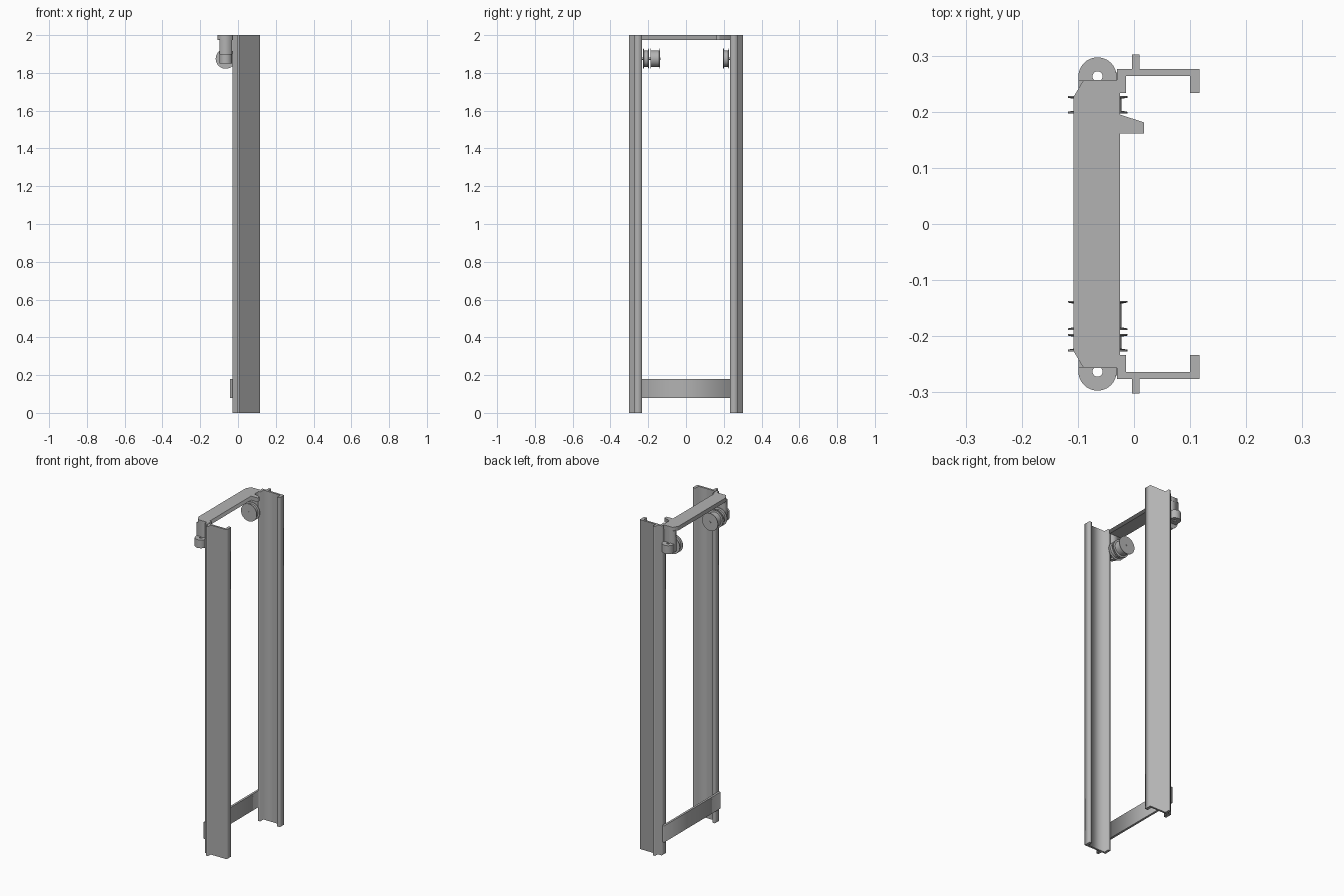
import bpy, bmesh, math
from mathutils import Matrix

cube = bpy.data.objects.get("Cube")
if cube:
    bpy.data.objects.remove(cube, do_unlink=True)

GREY = (0.45, 0.45, 0.45, 1)
metal = bpy.data.materials.new("plain_grey")
metal.use_nodes = True
metal.diffuse_color = GREY
metal.node_tree.nodes["Principled BSDF"].inputs["Base Color"].default_value = GREY


def finish(name, bm, smooth=False):
    """Clean the mesh, link it as an object and shade it."""
    bmesh.ops.remove_doubles(bm, verts=bm.verts, dist=0.0001)
    bmesh.ops.recalc_face_normals(bm, faces=bm.faces)
    mesh = bpy.data.meshes.new(name)
    bm.to_mesh(mesh)
    bm.free()
    mesh.materials.append(metal)
    obj = bpy.data.objects.new(name, mesh)
    bpy.context.collection.objects.link(obj)
    if smooth:
        bpy.ops.object.select_all(action='DESELECT')
        obj.select_set(True)
        bpy.context.view_layer.objects.active = obj
        bpy.ops.object.shade_smooth_by_angle(angle=math.radians(35))
    return obj


def prism(name, loops, z0, z1, smooth=False):
    """Extrude plan outlines from z0 to z1; inner loops become holes."""
    curve = bpy.data.curves.new(name, 'CURVE')
    curve.dimensions = '2D'
    curve.fill_mode = 'BOTH'
    curve.extrude = (z1 - z0) / 2
    for loop in loops:
        spline = curve.splines.new('POLY')
        spline.points.add(len(loop) - 1)
        for point, (x, y) in zip(spline.points, loop):
            point.co = (x, y, 0, 1)
        spline.use_cyclic_u = True
    temp = bpy.data.objects.new(name + "_outline", curve)
    bpy.context.collection.objects.link(temp)
    mesh = bpy.data.meshes.new_from_object(
        temp.evaluated_get(bpy.context.evaluated_depsgraph_get()))
    bpy.data.objects.remove(temp, do_unlink=True)
    bpy.data.curves.remove(curve)
    bm = bmesh.new()
    bm.from_mesh(mesh)
    bpy.data.meshes.remove(mesh)
    bmesh.ops.translate(bm, verts=bm.verts, vec=(0, 0, (z0 + z1) / 2))
    return finish(name, bm, smooth)


def rect(x0, x1, y0, y1):
    return [(x0, y0), (x1, y0), (x1, y1), (x0, y1)]


def arc(cx, cy, r, a0, a1, n):
    return [(cx + r * math.cos(a0 + (a1 - a0) * i / n),
             cy + r * math.sin(a0 + (a1 - a0) * i / n)) for i in range(n + 1)]


def flip(points, side):
    return [(x, y * side) for x, y in points]


AXIS_X, AXIS_Z = -0.065, 1.875


def turned(name, profile):
    """Spin a (y, radius) profile about the pulley axis."""
    bm = bmesh.new()
    verts = [bm.verts.new((0, y, r)) for y, r in profile]
    edges = [bm.edges.new(pair) for pair in zip(verts, verts[1:])]
    bmesh.ops.spin(bm, geom=verts + edges, cent=(0, 0, 0), axis=(0, 1, 0),
                   angle=math.tau, steps=48)
    bmesh.ops.transform(bm, matrix=Matrix.Translation((AXIS_X, 0, AXIS_Z)),
                        verts=bm.verts)
    return finish(name, bm, True)


def pulley(name, y0, y1):
    rim, drum, lip, bore = 0.053, 0.043, 0.003, 0.005
    turned(name, [(y0, 0), (y0, bore), (y0, rim), (y0 + lip, rim),
                  (y0 + lip * 1.6, drum), (y1 - lip * 1.6, drum),
                  (y1 - lip, rim), (y1, rim), (y1, bore), (y1, 0)])


def axle(name, y0, y1):
    turned(name, [(y0, 0), (y0, 0.006), (y1, 0.006), (y1, 0)])


# Channel uprights with an outer fin, plus the hanging bracket at each end
channel = [(-0.03, 0.2335), (-0.014, 0.2335), (-0.014, 0.264), (0.1, 0.264),
           (0.1, 0.2335), (0.117, 0.2335), (0.117, 0.276), (0.01, 0.276),
           (0.01, 0.3025), (-0.004, 0.3025), (-0.004, 0.276), (-0.03, 0.276)]
boss = [(-0.099, 0.232), (-0.031, 0.232)] + arc(AXIS_X, 0.263, 0.034, 0, math.pi, 24)
hole = arc(AXIS_X, 0.263, 0.009, 0, math.tau, 20)[:-1]
for label, side in (("front", -1), ("back", 1)):
    prism(label + "_upright", [flip(channel, side)], 0, 2)
    prism(label + "_hanger_leg",
          [flip(rect(-0.099, -0.031, 0.232, 0.2555), side)], 1.85, 1.98)
    prism(label + "_pivot_boss", [flip(boss, side), flip(hole, side)],
          1.85, 1.9, True)

# Top beam with chamfered outer corners and a tapered tab
beam = [(-0.108, -0.226), (-0.09, -0.2565), (-0.03, -0.2565), (-0.03, -0.2335),
        (-0.025, -0.2335), (-0.025, 0.161), (0.018, 0.161), (0.018, 0.181),
        (-0.025, 0.195), (-0.025, 0.2335), (-0.03, 0.2335), (-0.03, 0.2565),
        (-0.09, 0.2565), (-0.108, 0.226)]
prism("top_beam", [beam], 1.975, 2)

# Bottom tie bar on the outer flange faces
prism("bottom_tie_bar", [rect(-0.043, -0.03, -0.27, 0.27)], 0.08, 0.18)

# Pulleys and their axles
pulley("back_pulley", 0.197, 0.228)
pulley("front_pulley", -0.227, -0.196)
pulley("front_wide_pulley", -0.189, -0.137)
axle("back_axle", 0.195, 0.24)
axle("front_axle", -0.24, -0.135)
